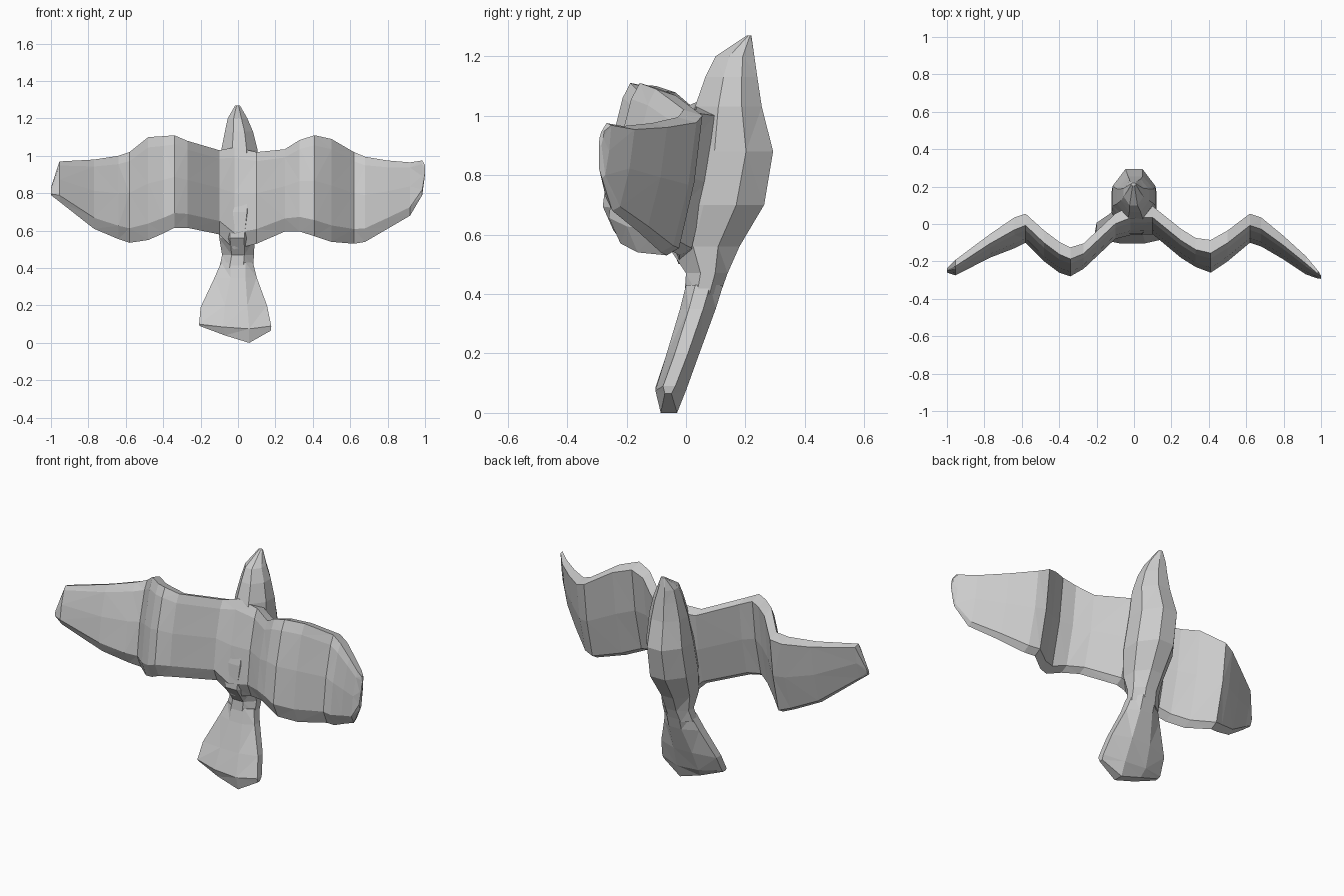
import bpy
import bmesh


def loft(name, rings):
    """Skin a row of equal-sized rings, cap both ends, keep flat faces."""
    bm = bmesh.new()
    rows = [[bm.verts.new(p) for p in ring] for ring in rings]
    n = len(rows[0])
    for a, b in zip(rows, rows[1:]):
        for i in range(n):
            j = (i + 1) % n
            bm.faces.new((a[i], a[j], b[j], b[i]))
    bm.faces.new(rows[0])
    bm.faces.new(rows[-1])
    bmesh.ops.triangulate(bm, faces=bm.faces[:])
    bmesh.ops.recalc_face_normals(bm, faces=bm.faces[:])
    mesh = bpy.data.meshes.new(name)
    bm.to_mesh(mesh)
    bm.free()
    obj = bpy.data.objects.new(name, mesh)
    bpy.context.collection.objects.link(obj)
    return obj


def body_ring(z, front, back, left, right):
    # Boxy octagon, flat towards front and back
    cx, cy = (left + right) / 2, (front + back) / 2
    rx, ry = (right - left) / 2, (back - front) / 2
    prof = [(1, -0.3), (1, 0.4), (0.4, 1), (-0.4, 1),
            (-1, 0.4), (-1, -0.3), (-0.4, -1), (0.4, -1)]
    return [(cx + u * rx, cy + v * ry, z) for u, v in prof]


def tail_ring(front, back, left, mid_left, mid_right, right):
    # Four (x, z) stations across the fan; the thin outer edges sit near the middle
    y = front + (back - front) * 0.45
    t = (back - front) * 0.2
    (lx, lz), (ax, az), (bx, bz), (rx, rz) = left, mid_left, mid_right, right
    return [(rx, y - t, rz), (rx, y + t, rz), (bx, back, bz), (ax, back, az),
            (lx, y + t, lz), (lx, y - t, lz), (ax, front, az), (bx, front, bz)]


def wing_ring(x, back, front, top, bottom):
    # Leaning slab: the lower edge sits further forward than the upper edge
    d, h = back - front, top - bottom
    prof = [(-0.03, 0.96), (-0.42, 1.0), (-0.58, 0.9), (-0.85, 0.55),
            (-1.0, 0.16), (-0.78, 0.0), (-0.52, 0.05), (-0.2, 0.5)]
    return [(x, back + u * d, bottom + v * h) for u, v in prof]


# Body with pointed beak: z, front, back, left, right
body = [
    (1.27, 0.205, 0.22, -0.015, 0.01),
    (1.20, 0.10, 0.23, -0.055, 0.05),
    (1.13, 0.065, 0.24, -0.07, 0.08),
    (1.03, 0.03, 0.255, -0.09, 0.105),
    (0.88, -0.01, 0.293, -0.115, 0.115),
    (0.70, -0.05, 0.263, -0.12, 0.12),
    (0.56, -0.06, 0.18, -0.10, 0.09),
    (0.47, 0.0, 0.14, -0.085, 0.085),
    (0.40, -0.005, 0.115, -0.10, 0.082),
]
loft("body", [body_ring(*r) for r in body])

# Fanned tail with a ragged lower rim
loft("tail", [
    tail_ring(0.0, 0.125, (-0.09, 0.43), (-0.04, 0.43), (0.04, 0.43), (0.08, 0.43)),
    tail_ring(-0.02, 0.10, (-0.125, 0.35), (-0.04, 0.35), (0.04, 0.35), (0.10, 0.35)),
    tail_ring(-0.065, 0.045, (-0.20, 0.19), (-0.07, 0.2), (0.05, 0.2), (0.155, 0.2)),
    tail_ring(-0.103, 0.0, (-0.208, 0.10), (-0.08, 0.085), (0.06, 0.075), (0.178, 0.09)),
    tail_ring(-0.085, -0.03, (-0.205, 0.09), (-0.07, 0.04), (0.06, 0.0), (0.175, 0.065)),
])

# Folded wings: x, back, front, top, bottom
left_wing = [
    (-1.0, -0.235, -0.26, 0.83, 0.79),
    (-0.955, -0.19, -0.275, 0.97, 0.755),
    (-0.77, -0.05, -0.18, 0.98, 0.61),
    (-0.64, 0.04, -0.13, 1.0, 0.555),
    (-0.58, 0.06, -0.10, 1.02, 0.535),
    (-0.48, -0.03, -0.20, 1.10, 0.55),
    (-0.40, -0.09, -0.26, 1.105, 0.585),
    (-0.34, -0.12, -0.28, 1.11, 0.615),
    (-0.27, -0.10, -0.24, 1.08, 0.615),
    (-0.10, 0.06, -0.08, 1.03, 0.58),
    (-0.02, 0.10, -0.06, 1.045, 0.50),
]
right_wing = [
    (-0.02, 0.10, -0.06, 1.045, 0.50),
    (0.10, 0.10, -0.055, 1.02, 0.53),
    (0.25, -0.02, -0.18, 1.035, 0.595),
    (0.33, -0.07, -0.23, 1.085, 0.595),
    (0.41, -0.08, -0.26, 1.11, 0.57),
    (0.50, -0.03, -0.20, 1.09, 0.54),
    (0.62, 0.06, -0.10, 1.02, 0.53),
    (0.68, 0.04, -0.12, 0.995, 0.54),
    (0.80, -0.06, -0.19, 0.975, 0.61),
    (0.92, -0.17, -0.27, 0.965, 0.68),
    (0.985, -0.25, -0.292, 0.975, 0.79),
    (1.0, -0.275, -0.293, 0.95, 0.90),
]
loft("left_wing", [wing_ring(*r) for r in left_wing])
loft("right_wing", [wing_ring(*r) for r in right_wing])
